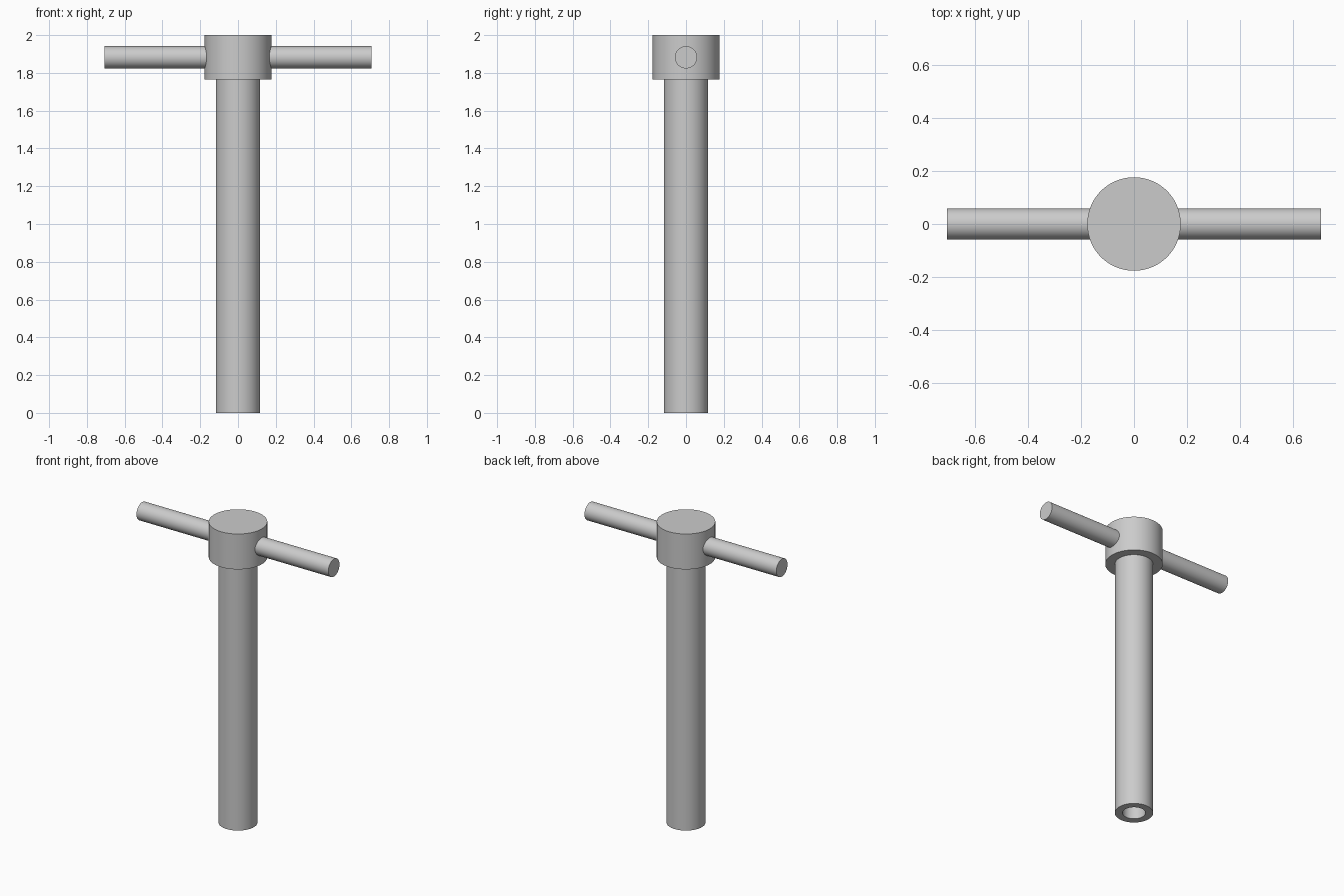
import bpy, bmesh, math
from mathutils import Matrix

old = bpy.data.objects.get("Cube")
if old:
    bpy.data.objects.remove(old, do_unlink=True)

U = 2 / 34          # base unit: the radius of the cross bar
SEGMENTS = 96

steel = bpy.data.materials.new("grey steel")
steel.use_nodes = True
color = (0.6, 0.6, 0.6, 1)
steel.diffuse_color = color
steel.node_tree.nodes["Principled BSDF"].inputs["Base Color"].default_value = color


def lathe(name, profile, matrix=Matrix()):
    """Turn a (radius, height) profile, in base units, around the z axis."""
    bm = bmesh.new()
    verts = [bm.verts.new((r * U, 0, z * U)) for r, z in profile]
    edges = [bm.edges.new(pair) for pair in zip(verts, verts[1:])]
    bmesh.ops.spin(bm, geom=verts + edges, cent=(0, 0, 0), axis=(0, 0, 1),
                   angle=math.tau, steps=SEGMENTS, use_duplicate=False)
    bmesh.ops.remove_doubles(bm, verts=bm.verts, dist=1e-5)
    bmesh.ops.recalc_face_normals(bm, faces=bm.faces)
    bm.transform(matrix)
    mesh = bpy.data.meshes.new(name)
    bm.to_mesh(mesh)
    bm.free()
    mesh.materials.append(steel)
    obj = bpy.data.objects.new(name, mesh)
    bpy.context.collection.objects.link(obj)
    bpy.ops.object.select_all(action='DESELECT')
    obj.select_set(True)
    bpy.context.view_layer.objects.active = obj
    bpy.ops.object.shade_smooth_by_angle(angle=math.radians(35))
    return obj


# Shaft with a blind bore in its lower end, and the collar on top
lathe("shaft_and_head", [(0, 10), (1.2, 10), (1.2, 0), (2, 0),
                         (2, 30), (3, 30), (3, 34), (0, 34)])

# Cross bar through the head
lathe("cross_bar", [(0, -12), (1, -12), (1, 12), (0, 12)],
      Matrix.Translation((0, 0, 32 * U)) @ Matrix.Rotation(math.pi / 2, 4, 'Y'))
